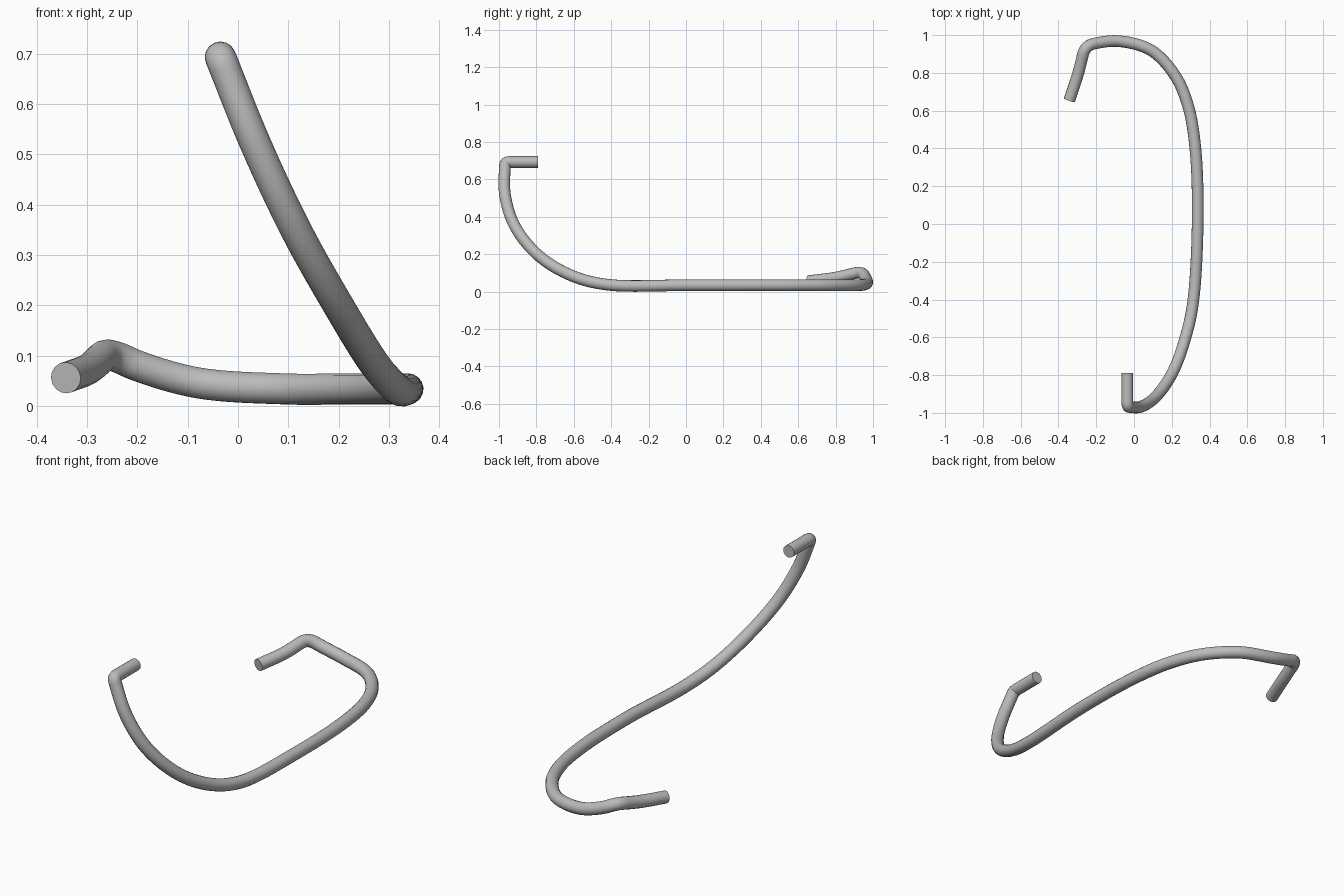
import bpy
import math
from mathutils import Vector

cube = bpy.data.objects.get("Cube")
if cube:
    bpy.data.objects.remove(cube)

TUBE_RADIUS = 0.031

# Single grey metal
metal = bpy.data.materials.new("grey metal")
metal.use_nodes = True
grey = (0.5, 0.5, 0.5, 1)
metal.diffuse_color = grey
metal.node_tree.nodes["Principled BSDF"].inputs["Base Color"].default_value = grey

# Centreline runs between the two bends
front_grip = [(-0.035, -0.79, 0.693), (-0.035, -0.968, 0.693)]
main_sweep = [front_grip[-1], (0.035, -0.968, 0.52), (0.115, -0.915, 0.35),
              (0.205, -0.785, 0.19), (0.27, -0.61, 0.085), (0.312, -0.42, 0.037),
              (0.337, 0.0, 0.034), (0.325, 0.4, 0.034), (0.285, 0.63, 0.034),
              (0.215, 0.79, 0.034), (0.09, 0.92, 0.034), (-0.08, 0.968, 0.046),
              (-0.2, 0.957, 0.08), (-0.26, 0.94, 0.108)]
rear_hook = [main_sweep[-1], (-0.295, 0.80, 0.075), (-0.342, 0.655, 0.056)]


def smooth_run(points, steps=8):
    """Sample a centripetal spline through the points."""
    p = [Vector(v) for v in points]
    p = [2 * p[0] - p[1]] + p + [2 * p[-1] - p[-2]]
    out = []
    for a, b, c, d in zip(p, p[1:], p[2:], p[3:]):
        t1, t2, t3 = (math.sqrt((v - u).length) for u, v in ((a, b), (b, c), (c, d)))
        m1 = (c - b) + t2 * ((b - a) / t1 - (c - a) / (t1 + t2))
        m2 = (c - b) + t2 * ((d - c) / t3 - (d - b) / (t2 + t3))
        for i in range(steps):
            t = i / steps
            out.append(b * (2 * t**3 - 3 * t**2 + 1) + m1 * (t**3 - 2 * t**2 + t)
                       + c * (3 * t**2 - 2 * t**3) + m2 * (t**3 - t**2))
    return out + [p[-2]]


def join_with_bend(first, second, size):
    """Join two runs with a small rounded corner."""
    corner = second[0]
    first = [v for v in first if (v - corner).length > size]
    second = [v for v in second if (v - corner).length > size]
    a = corner + (first[-1] - corner).normalized() * size
    b = corner + (second[0] - corner).normalized() * size
    arc = [a.lerp(corner, t).lerp(corner.lerp(b, t), t) for t in (i / 6 for i in range(7))]
    return first + arc + second


path = join_with_bend(smooth_run(front_grip), smooth_run(main_sweep), 0.022)
path = join_with_bend(path, smooth_run(rear_hook), 0.045)

# Round tube with flat ends
curve = bpy.data.curves.new("bent_tube", "CURVE")
curve.dimensions = "3D"
curve.bevel_depth = TUBE_RADIUS
curve.bevel_resolution = 6
curve.use_fill_caps = True
spline = curve.splines.new("POLY")
spline.points.add(len(path) - 1)
for point, v in zip(spline.points, path):
    point.co = (*v, 1)
curve.materials.append(metal)
tube = bpy.data.objects.new("bent_tube", curve)
bpy.context.collection.objects.link(tube)

bpy.ops.object.select_all(action="DESELECT")
tube.select_set(True)
bpy.context.view_layer.objects.active = tube
bpy.ops.object.convert(target="MESH")
bpy.ops.object.shade_smooth_by_angle(angle=math.radians(40))
